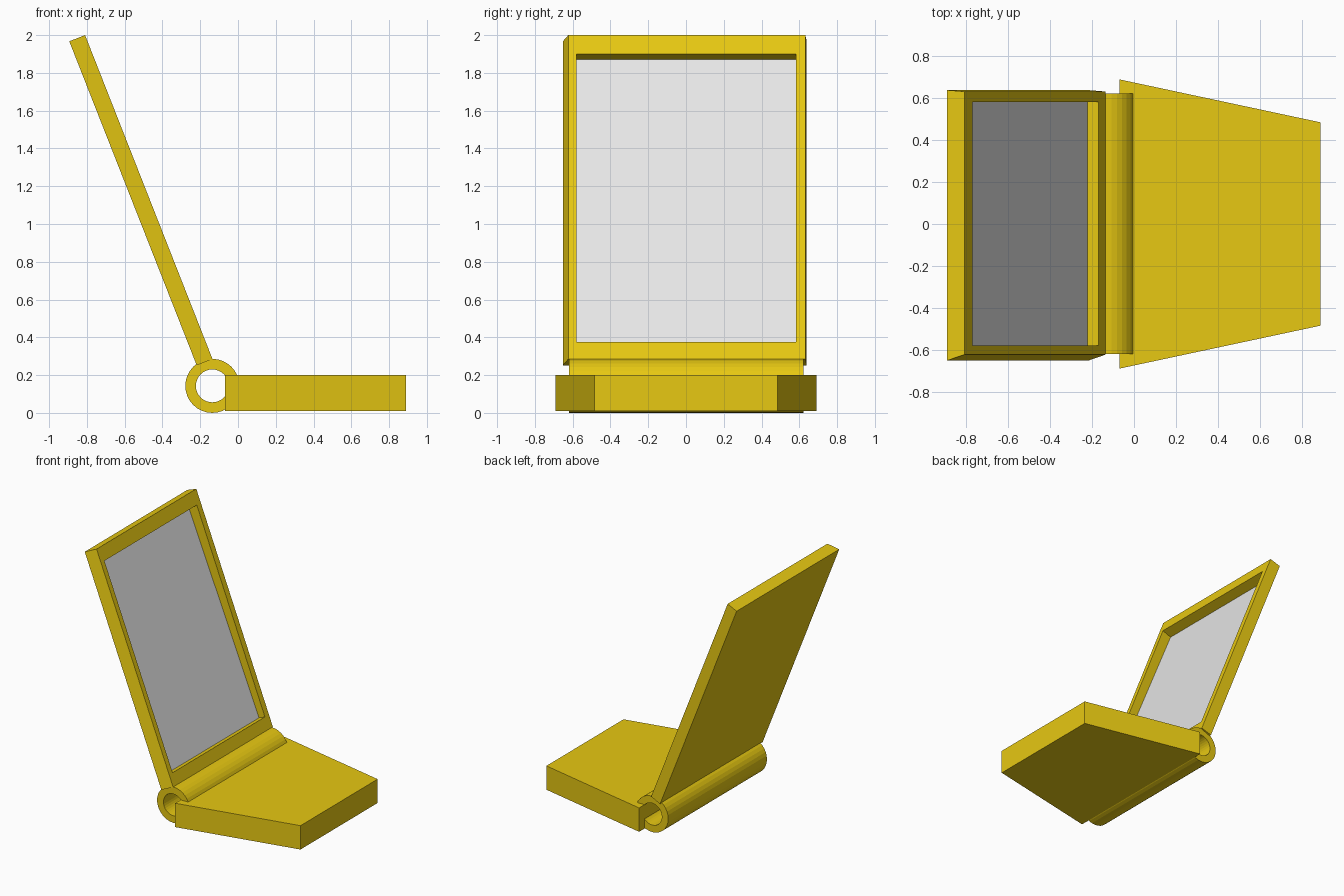
import bpy, bmesh, math
from mathutils import Vector

if "Cube" in bpy.data.objects:
    bpy.data.objects.remove(bpy.data.objects["Cube"])


def material(name, rgb):
    m = bpy.data.materials.new(name)
    m.diffuse_color = (*rgb, 1)
    m.use_nodes = True
    m.node_tree.nodes["Principled BSDF"].inputs["Base Color"].default_value = m.diffuse_color
    return m


YELLOW = material("yellow", (0.80, 0.58, 0.006))
GREY = material("light grey", (0.80, 0.80, 0.80))


def make_object(name, bm, mats):
    bmesh.ops.recalc_face_normals(bm, faces=bm.faces)
    me = bpy.data.meshes.new(name)
    bm.to_mesh(me)
    bm.free()
    for m in mats:
        me.materials.append(m)
    ob = bpy.data.objects.new(name, me)
    bpy.context.collection.objects.link(ob)
    return ob


def bridge(bm, a, b):
    n = len(a)
    return [bm.faces.new((a[i], a[(i + 1) % n], b[(i + 1) % n], b[i])) for i in range(n)]


# Base block: tapered slab
bm = bmesh.new()
outline = [(-0.07, -0.69), (0.89, -0.485), (0.89, 0.485), (-0.07, 0.69)]
low, high = [[bm.verts.new((x, y, z)) for x, y in outline] for z in (0.01, 0.2)]
bridge(bm, low, high)
bm.faces.new(low)
bm.faces.new(high)
make_object("base_block", bm, [YELLOW])

# Hinge tube
bm = bmesh.new()
N = 32


def ring(r, y):
    return [bm.verts.new((-0.136 + r * math.cos(2 * math.pi * i / N), y,
                          0.143 + r * math.sin(2 * math.pi * i / N))) for i in range(N)]


loops = [ring(0.143, -0.62), ring(0.143, 0.622), ring(0.087, 0.622), ring(0.087, -0.62)]
for i in range(4):
    bridge(bm, loops[i], loops[(i + 1) % 4])
make_object("hinge_tube", bm, [YELLOW])

# Leaning panel with a recessed screen; u runs up the slope, d goes into it
origin = Vector((-0.135, 0, 0.285))
up = Vector((-0.366, 0, 0.9306))
inward = Vector((-0.9306, 0, -0.366))
bm = bmesh.new()


def rect(y0, y1, u0, u1, d0, d1):
    pts = [(y0, u0, d0), (y1, u0, d0), (y1, u1, d1), (y0, u1, d1)]
    return [bm.verts.new(origin + up * u + inward * d + Vector((0, y, 0))) for y, u, d in pts]


back = rect(-0.652, 0.639, 0, 1.843, 0.09, 0.09)
front = rect(-0.623, 0.632, 0, 1.843, 0, 0)
lip = rect(-0.58, 0.582, 0.096, 1.736, 0, 0)
floor = rect(-0.58, 0.582, 0.096, 1.736, 0.056, 0.08)
bm.faces.new(back)
for a, b in ((back, front), (front, lip), (lip, floor)):
    bridge(bm, a, b)
bm.faces.new(floor).material_index = 1
make_object("screen_panel", bm, [YELLOW, GREY])
